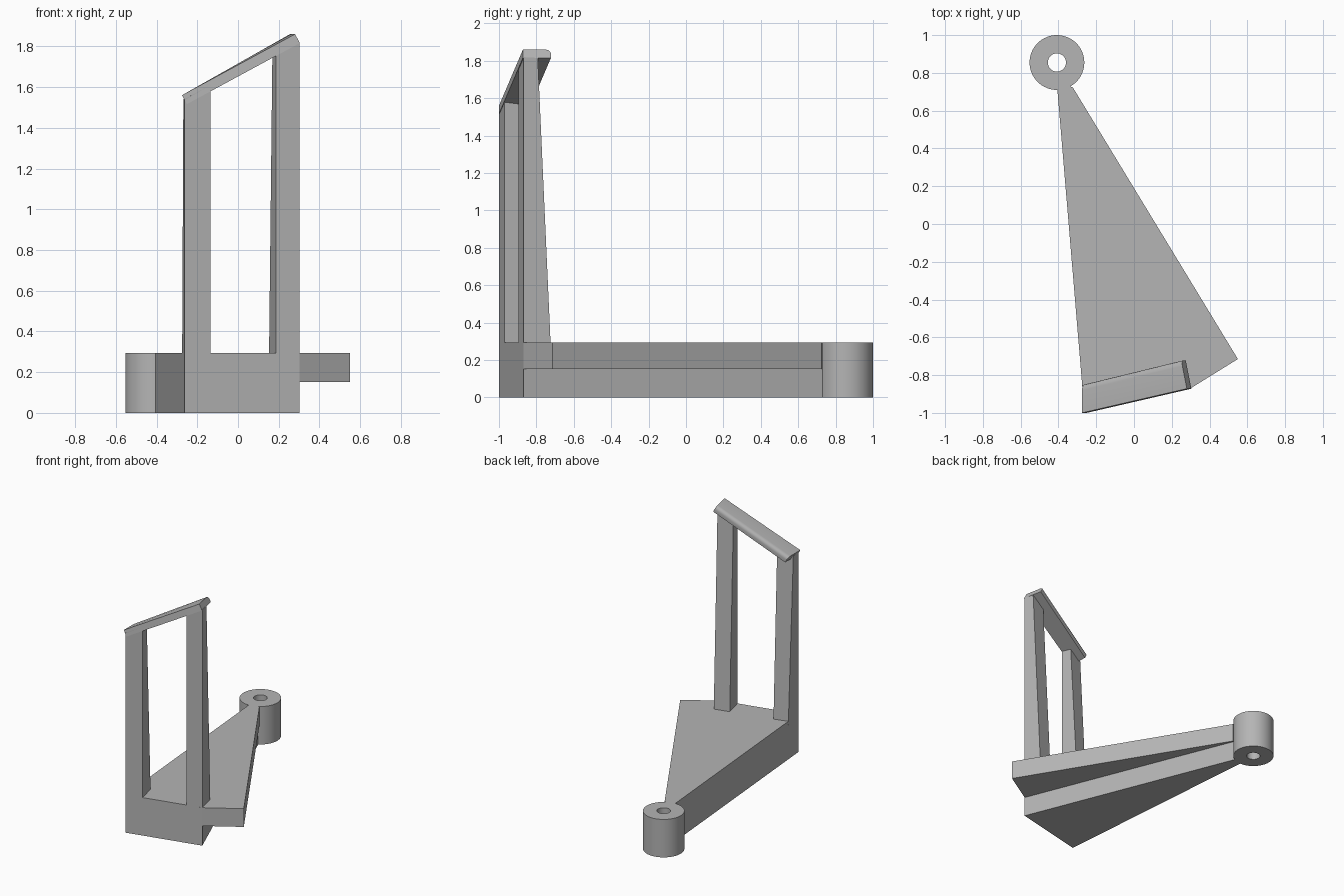
import bpy, bmesh, math
from mathutils import Vector

if "Cube" in bpy.data.objects:
    bpy.data.objects.remove(bpy.data.objects["Cube"], do_unlink=True)

GREY = (0.46, 0.46, 0.46, 1)
mat = bpy.data.materials.new("plain grey")
mat.use_nodes = True
mat.diffuse_color = GREY
mat.node_tree.nodes["Principled BSDF"].inputs["Base Color"].default_value = GREY


def loft(name, rings, closed=False, smooth=False):
    """Skin a list of matching point rings, capping the ends unless closed."""
    bm = bmesh.new()
    vs = [[bm.verts.new(p) for p in ring] for ring in rings]
    n = len(rings[0])
    pairs = list(zip(vs, vs[1:])) + ([(vs[-1], vs[0])] if closed else [])
    for a, b in pairs:
        for i in range(n):
            j = (i + 1) % n
            bm.faces.new((a[i], a[j], b[j], b[i]))
    if not closed:
        bm.faces.new(vs[0])
        bm.faces.new(vs[-1])
    bmesh.ops.recalc_face_normals(bm, faces=bm.faces)
    mesh = bpy.data.meshes.new(name)
    bm.to_mesh(mesh)
    bm.free()
    mesh.materials.append(mat)
    ob = bpy.data.objects.new(name, mesh)
    bpy.context.collection.objects.link(ob)
    if smooth:
        bpy.ops.object.select_all(action='DESELECT')
        ob.select_set(True)
        bpy.context.view_layer.objects.active = ob
        bpy.ops.object.shade_smooth_by_angle(angle=math.radians(35))
    return ob


def slab(name, outline, z0, z1):
    return loft(name, [[(x, y, z) for x, y in outline] for z in (z0, z1)])


# Shared plan: the front face is a slightly turned vertical plane
TOP = 0.293
SLOPE = 0.54
front_l, front_r = (-0.262, -1.0), (0.303, -0.868)
neck_l, neck_r = (-0.408, 0.74), (-0.342, 0.74)


def front_y(x):
    return -1.0 + (x - front_l[0]) * 0.234


def rail_z(x):
    return 1.56 + (x + 0.275) * SLOPE


# Full height wedge and the thinner side plate, meeting at the neck
slab("base_wedge", [front_l, front_r, neck_r, neck_l], 0, TOP)
slab("side_plate", [front_r, (0.55, -0.715), (-0.325, 0.725), neck_l,
                    (-0.3, -0.5)], 0.152, TOP)

# Pivot barrel with a through hole
segs = 64
section = [(0.145, 0), (0.145, TOP), (0.048, TOP), (0.048, 0)]
barrel = []
for i in range(segs):
    a = math.tau * i / segs
    barrel.append([(-0.408 + r * math.cos(a), 0.855 + r * math.sin(a), z)
                   for r, z in section])
loft("pivot_barrel", barrel, closed=True, smooth=True)


# Upright posts, tapering in depth towards the rail
def post(name, x0, x1, lean0, lean1):
    rings = []
    for top in (False, True):
        depth = 0.075 if top else 0.145
        ring = []
        for x, d, lean in ((x0, 0, lean0), (x1, 0, lean1),
                           (x1, depth, lean1), (x0, depth, lean0)):
            z = min(rail_z(x) - 0.026, 1.82) if top else TOP - 0.03
            ring.append((x + lean * d, front_y(x) + d, z))
        rings.append(ring)
    loft(name, rings)


post("right_post", front_l[0], -0.135, -0.085, -0.23)
post("left_post", 0.187, front_r[0], -0.24, -0.23)

# Sloping top rail: rounded back edge, ends square to the slope
drop = Vector((SLOPE, 0, -1)).normalized() * 0.05
profile = [(0, 0), (0.8, 0), (0.9, 0.06), (0.97, 0.24), (1, 0.5), (1, 1), (0, 1)]
ends = [(Vector((-0.275, -1.0, 1.56)), Vector((0, 0.15, 0))),
        (Vector((0.28, -0.872, 1.86)), Vector((-0.03, 0.15, 0)))]
loft("top_rail", [[p + back * d + drop * h for d, h in profile]
                  for p, back in ends], smooth=True)
